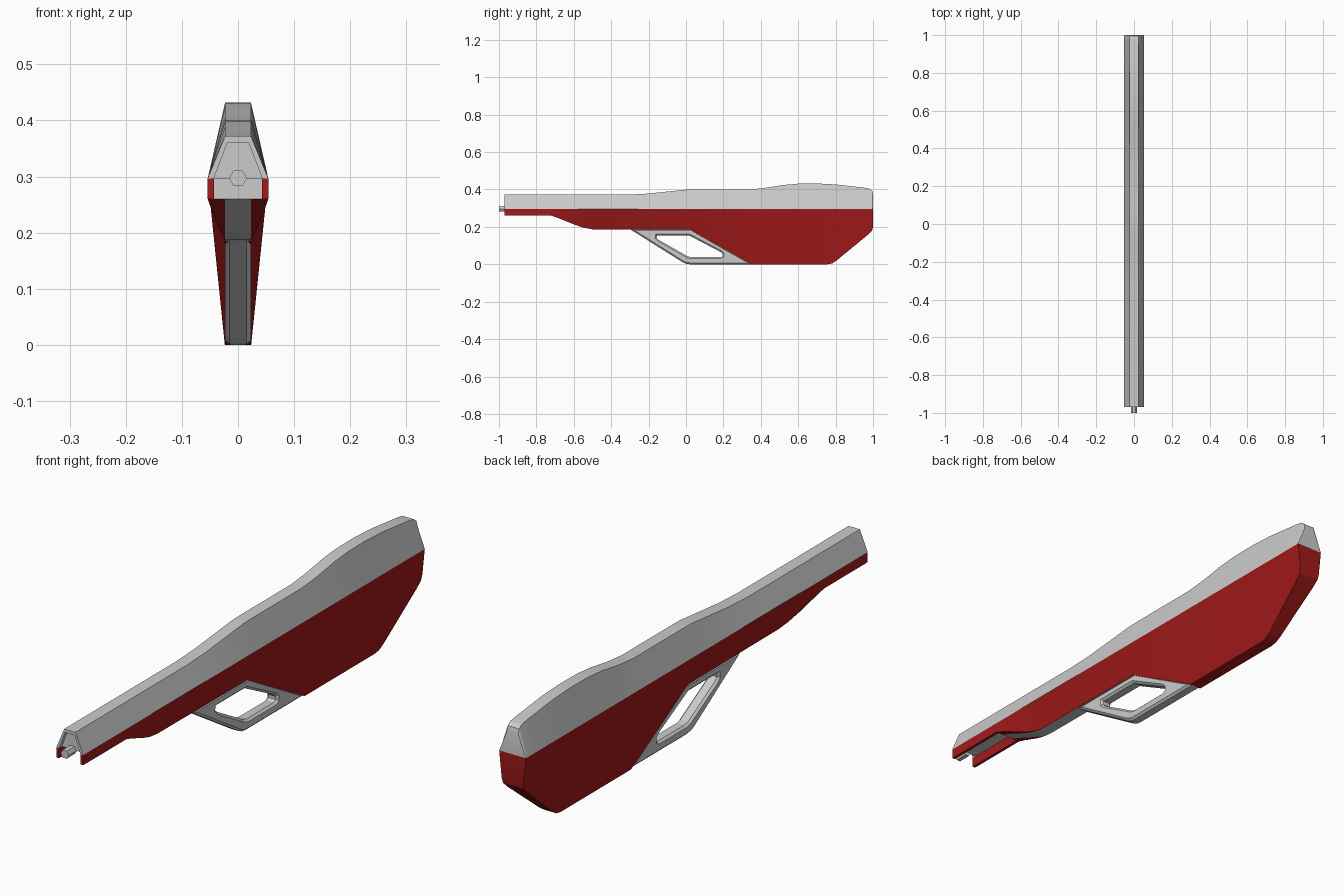
import bpy, bmesh
from math import radians

if "Cube" in bpy.data.objects:
    bpy.data.objects.remove(bpy.data.objects["Cube"])

MID_Z, MID_X, EDGE_X = 0.297, 0.054, 0.023


def material(name, rgb):
    m = bpy.data.materials.new(name)
    m.diffuse_color = (*rgb, 1)
    m.use_nodes = True
    m.node_tree.nodes["Principled BSDF"].inputs["Base Color"].default_value = m.diffuse_color
    return m


red = material("dark_red", (0.36, 0.01, 0.01))
grey = material("grey", (0.8, 0.8, 0.8))


def loft(name, sections, mats=(), is_grey=None):
    """Skin closed rings given as (y, [(x, z), ...]) and cap both ends."""
    bm = bmesh.new()
    rings = [[bm.verts.new((x, y, z)) for x, z in pts] for y, pts in sections]
    n = len(rings[0])
    for a, b in zip(rings, rings[1:]):
        for i in range(n):
            j = (i + 1) % n
            bm.faces.new((a[i], a[j], b[j], b[i]))
    bm.faces.new(rings[0])
    bm.faces.new(rings[-1][::-1])
    bmesh.ops.recalc_face_normals(bm, faces=bm.faces)
    if is_grey:
        for f in bm.faces:
            f.material_index = int(is_grey(f))
    me = bpy.data.meshes.new(name)
    bm.to_mesh(me)
    bm.free()
    ob = bpy.data.objects.new(name, me)
    bpy.context.collection.objects.link(ob)
    for m in mats:
        me.materials.append(m)
    bpy.ops.object.select_all(action='DESELECT')
    ob.select_set(True)
    bpy.context.view_layer.objects.active = ob
    bpy.ops.object.shade_smooth_by_angle(angle=radians(25))
    return ob


def mirrored(half):
    """Complete a half section (x > 0) with its mirror image."""
    return half + [(-x, z) for x, z in reversed(half)]


# Upper body: (y, top height)
top = [(-0.955, 0.372), (-0.33, 0.372), (-0.22, 0.377), (-0.1, 0.389),
       (0.0, 0.399), (0.06, 0.4), (0.34, 0.4), (0.42, 0.408), (0.52, 0.424),
       (0.6, 0.431), (0.7, 0.432), (0.8, 0.427), (0.95, 0.41),
       (0.98, 0.405), (0.995, 0.394), (1.0, 0.375)]
loft("upper_body", [(y, mirrored([(MID_X, MID_Z), (EDGE_X, z)])) for y, z in top])

# Front rim around the recessed muzzle face
rim = mirrored([(0.043, MID_Z), (MID_X, MID_Z), (EDGE_X, 0.372)])
rim += [(-0.043, MID_Z), (-0.019, 0.36), (0.019, 0.36)]
rim.pop(5)
loft("muzzle_rim", [(-0.97, rim), (-0.955, rim)])

# Hexagonal barrel tip
tip = mirrored([(0.008, MID_Z - 0.014), (0.016, MID_Z), (0.008, MID_Z + 0.014)])
loft("barrel_tip", [(-1.0, tip), (-0.95, tip)])

# Side flanges of the open channel under the front
for side, s in (("right", 1), ("left", -1)):
    pts = [(s * x, z) for x, z in ((0.043, MID_Z), (MID_X, MID_Z), (MID_X, 0.26), (0.043, 0.26))]
    loft(f"channel_flange_{side}", [(-0.97, pts), (-0.72, pts)], [red])

# Lower body: (y, bottom height, half width of the bottom edge)
low = [(-0.72, 0.26, 0.054), (-0.68, 0.246, 0.049), (-0.6, 0.214, 0.037),
       (-0.55, 0.196, 0.028), (-0.5, 0.187, 0.0235), (0.02, 0.185, 0.0235),
       (0.35, 0.0, 0.0235), (0.755, 0.0, 0.0235)]
low += [(y, z, 0.0235 + 0.0305 * z / MID_Z) for y, z in
        ((0.78, 0.004), (0.805, 0.02), (0.975, 0.16), (0.995, 0.18), (1.0, 0.2))]


def underside_is_grey(f):
    c = f.calc_center_median()
    strip = all(abs(v.co.x) < 0.0232 for v in f.verts)
    return c.y < -0.715 or (strip and c.y < 0.02)


loft("lower_body",
     [(y, mirrored([(MID_X, MID_Z), (x, z), (EDGE_X, z)])) for y, z, x in low],
     [red, grey], underside_is_grey)

# Trigger guard: chamfered plate with a hole
outer = [(-0.3, 0.188), (-0.02, 0.012), (0.0, 0.003), (0.02, 0.0), (0.36, 0.0), (0.03, 0.188)]
hole = [(-0.155, 0.155), (0.015, 0.155), (0.185, 0.066), (0.196, 0.055), (0.196, 0.044),
        (0.185, 0.038), (0.03, 0.038), (0.01, 0.042), (-0.145, 0.13), (-0.157, 0.142)]
cu = bpy.data.curves.new("trigger_guard", 'CURVE')
cu.dimensions, cu.fill_mode = '2D', 'BOTH'
for loop in (outer, hole):
    sp = cu.splines.new('POLY')
    sp.points.add(len(loop) - 1)
    sp.use_cyclic_u = True
    for p, (y, z) in zip(sp.points, loop):
        p.co = (y, z, 0, 1)
cu.extrude, cu.bevel_depth, cu.bevel_resolution, cu.offset = 0.015, 0.008, 0, -0.008
guard = bpy.data.objects.new("trigger_guard", cu)
guard.rotation_euler = (radians(90), 0, radians(90))
bpy.context.collection.objects.link(guard)
bpy.ops.object.select_all(action='DESELECT')
guard.select_set(True)
bpy.context.view_layer.objects.active = guard
bpy.ops.object.convert(target='MESH')
bpy.ops.object.shade_flat()
